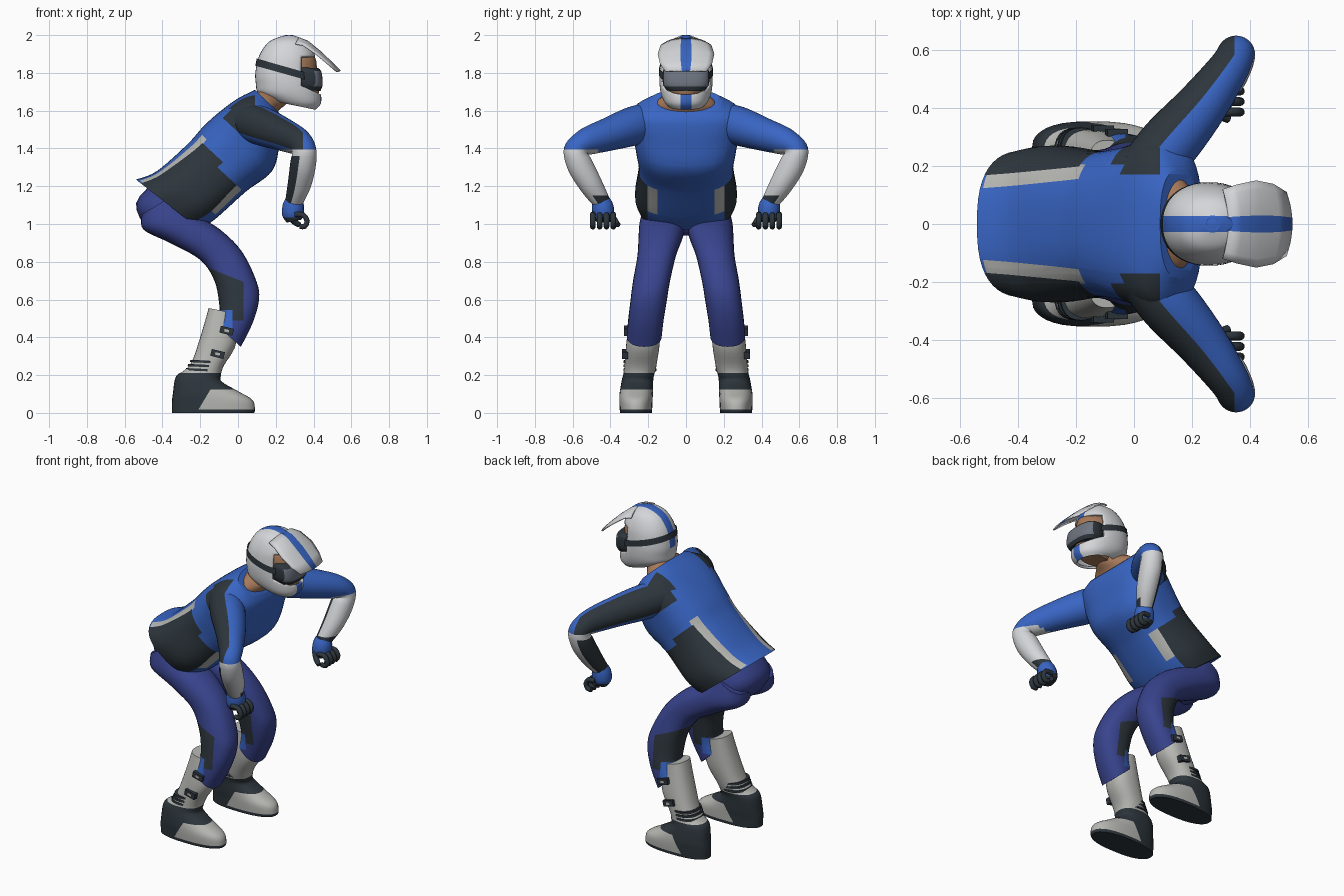
import bpy, bmesh, math
from mathutils import Vector as V

if "Cube" in bpy.data.objects:
    bpy.data.objects.remove(bpy.data.objects["Cube"])

PALETTE = {"blue": (.04, .13, .55), "indigo": (.04, .058, .27), "charcoal": (.026, .036, .045),
           "white": (.66, .67, .69), "light_grey": (.47, .47, .45), "skin": (.38, .19, .10),
           "lens_grey": (.16, .18, .22)}
NAMES = list(PALETTE)
MATS = []
for n, c in PALETTE.items():
    m = bpy.data.materials.new(n)
    m.diffuse_color = (*c, 1)
    m.use_nodes = True
    m.node_tree.nodes["Principled BSDF"].inputs["Base Color"].default_value = m.diffuse_color
    MATS.append(m)


def finish(name, bm, rule, angle=40):
    """Colour the faces by rule(centre, normal) and add the object."""
    bmesh.ops.recalc_face_normals(bm, faces=bm.faces)
    bm.normal_update()
    for f in bm.faces:
        f.smooth = True
        key = rule if isinstance(rule, str) else rule(f.calc_center_median(), f.normal)
        f.material_index = NAMES.index(key)
    me = bpy.data.meshes.new(name)
    bm.to_mesh(me)
    bm.free()
    for m in MATS:
        me.materials.append(m)
    me.set_sharp_from_angle(angle=math.radians(angle))
    ob = bpy.data.objects.new(name, me)
    bpy.context.collection.objects.link(ob)
    return ob


def ring(bx, bz, fx, fz, w, yc=0):
    """Cross-section from its back point, front point and half width."""
    return (V(((bx + fx) / 2, yc, (bz + fz) / 2)), V(((fx - bx) / 2, 0, (fz - bz) / 2)), V((0, w, 0)))


def tube(pts):
    """Round cross-sections along a path of (x, y, z, radius)."""
    out, P = [], [V(p[:3]) for p in pts]
    u = None
    for i, p in enumerate(pts):
        t = (P[min(i + 1, len(P) - 1)] - P[max(i - 1, 0)]).normalized()
        ref = u if u else (V((1, 0, 0)) if abs(t.x) < .8 else V((0, 1, 0)))
        u = (ref - t * ref.dot(t)).normalized()
        out.append((P[i], u * p[3], t.cross(u) * p[3]))
    return out


def catmull(a, b, c, d, t):
    return .5 * (2 * b + (c - a) * t + (2 * a - 5 * b + 4 * c - d) * t * t + (3 * b - a - 3 * c + d) * t ** 3)


def loft(name, frames, rule, seg=24, sub=3, power=2.0, cap=True, cut=None, planes=()):
    """Skin interpolated cross-sections; planes (a, b, c, d) add colour edges at ax+by+cz=d;
    cut(centre) removes faces."""
    fine, last = [], len(frames) - 1
    for i in range(last):
        q = [frames[max(0, min(last, i + k))] for k in (-1, 0, 1, 2)]
        fine += [[catmull(*[f[k] for f in q], j / sub) for k in range(3)] for j in range(sub)]
    fine.append(frames[-1])
    sp = lambda v: math.copysign(abs(v) ** (2 / power), v) if abs(v) > 1e-9 else 0.0
    bm = bmesh.new()
    rows = [[bm.verts.new(c + u * sp(math.cos(a)) + v * sp(math.sin(a)))
             for a in (2 * math.pi * k / seg for k in range(seg))] for c, u, v in fine]
    for r, q in zip(rows, rows[1:]):
        for k in range(seg):
            bm.faces.new((r[k], r[(k + 1) % seg], q[(k + 1) % seg], q[k]))
    if cap:
        bm.faces.new(rows[0])
        bm.faces.new(rows[-1])
    for *no, d in planes:
        no = V(no)
        bmesh.ops.bisect_plane(bm, geom=bm.verts[:] + bm.edges[:] + bm.faces[:], dist=1e-5,
                               plane_co=no * (d / no.length_squared), plane_no=no)
    if cut:
        gone = [f for f in bm.faces if cut(f.calc_center_median())]
        bmesh.ops.delete(bm, geom=gone, context='FACES')
    return finish(name, bm, rule)


# Jacket: blue with dark flanks edged in grey; s runs up along the trunk
def along(c):
    return c.x * .68 + c.z * .73 - .565


def jacket_rule(c, n):
    s, y, back = along(c), abs(c.y), n.x * -.73 + n.z * .68 > 0
    if back:
        if y > .17 + .08 * s and s < .35:
            return "charcoal"
        if .125 + .08 * s < y < .205 and -.02 < s < .38:
            return "light_grey"
        if y > .205 and .52 < s < .66:
            return "charcoal"
    elif s < .31:
        if y > .205:
            return "charcoal"
        if y > .15 and .12 < s:
            return "light_grey"
    return "charcoal" if c.z > 1.61 and y > .17 and c.x < .09 else "blue"


jacket_planes = [(.68, 0, .73, d + .565) for d in (-.02, .12, .31, .35, .38, .52, .66)]
jacket_planes += [(0, 0, 1, 1.61), (1, 0, 0, .09)]
for t in (1, -1):
    jacket_planes += [(-.08 * .68, t, -.08 * .73, b - .08 * .565) for b in (.125, .17)]
    jacket_planes += [(0, t, 0, b) for b in (.15, .17, .205)]
loft("jacket", [ring(-.54, 1.235, -.20, .97, .252), ring(-.43, 1.28, -.11, 1.035, .27),
                ring(-.27, 1.42, .04, 1.17, .25), ring(-.18, 1.52, .18, 1.28, .265),
                ring(-.09, 1.60, .22, 1.42, .285), ring(.0, 1.665, .235, 1.53, .28),
                ring(.09, 1.71, .222, 1.585, .185)], jacket_rule, seg=48, sub=6, power=2.6,
     planes=jacket_planes)

# Seat of the trousers
loft("trouser_seat", [ring(-.47, 1.20, -.22, 1.04, .20), ring(-.54, 1.11, -.21, .985, .20),
                      ring(-.50, 1.0, -.24, .95, .16), ring(-.42, .95, -.28, .94, .06)],
     "indigo", power=2.3)

# Neck and head
loft("neck", [ring(.02, 1.60, .20, 1.55, .17), ring(.095, 1.69, .215, 1.60, .155),
              ring(.13, 1.73, .26, 1.64, .08), ring(.16, 1.8, .31, 1.72, .075)], "skin")
loft("head", [ring(.24, 1.93, .32, 1.93, .03), ring(.16, 1.89, .405, 1.89, .095),
              ring(.14, 1.79, .42, 1.79, .115), ring(.16, 1.71, .43, 1.70, .09),
              ring(.2, 1.64, .40, 1.64, .06)], "skin")


# Helmet shell with a face opening and a centre stripe
def helmet_rule(c, n):
    return "blue" if abs(c.y) < .028 and (c.z > 1.78 or c.x > .38) else "white"


helmet = loft("helmet", [ring(.25, 2.0, .29, 2.0, .02), ring(.165, 1.965, .36, 1.97, .085),
                         ring(.112, 1.89, .405, 1.90, .125), ring(.092, 1.80, .41, 1.82, .139),
                         ring(.095, 1.74, .425, 1.74, .14), ring(.105, 1.695, .44, 1.68, .132),
                         ring(.16, 1.66, .437, 1.635, .115), ring(.19, 1.65, .41, 1.605, .095)],
              helmet_rule, seg=44, sub=5, power=2.2, cap=False,
              cut=lambda c: c.x > .335 and c.z < 1.885 and c.z + .45 * c.x > 1.883,
              planes=[(0, 1, 0, .028), (0, 1, 0, -.028), (1, 0, 0, .335), (0, 0, 1, 1.885),
                      (.45, 0, 1, 1.883), (0, 0, 1, 1.78)])
helmet.modifiers.new("thickness", 'SOLIDIFY').thickness = .015
loft("helmet_crown", [ring(.24, 1.997, .30, 1.997, .03), ring(.25, 2.0, .29, 2.0, .02)], "blue", sub=1)

# Goggles and strap
loft("goggles", [ring(.31, 1.83, .425, 1.825, .105), ring(.30, 1.81, .442, 1.805, .122),
                 ring(.30, 1.745, .448, 1.74, .122), ring(.31, 1.708, .437, 1.705, .10)],
     lambda c, n: "lens_grey" if c.x > .40 and abs(c.y) < .116 and 1.728 < c.z < 1.81 else "charcoal",
     seg=40, sub=4, power=2.7,
     planes=[(1, 0, 0, .40), (0, 0, 1, 1.728), (0, 0, 1, 1.81), (0, 1, 0, .116), (0, 1, 0, -.116)])
loft("goggle_strap", [ring(.099, 1.876, .418, 1.785, .1415), ring(.092, 1.838, .424, 1.745, .1435)],
     "charcoal", seg=44, sub=1, power=2.2, cap=False, cut=lambda c: c.x > .40)

# Helmet peak: arched plate with a centre stripe
bm = bmesh.new()
ys = [-1, -.8, -.6, -.4, -.2, .2, .4, .6, .8, 1]
spine = [(.325, 1.988, .12), (.37, 1.972, .135), (.44, 1.915, .15), (.50, 1.857, .138), (.545, 1.812, .11)]
rows = [[bm.verts.new((x - .02 * y * y, w * y, z - .03 * abs(y) ** 2.5 * (.56 - x) / .235))
         for y in ys] for x, z, w in spine]
for r, q in zip(rows, rows[1:]):
    for k in range(len(ys) - 1):
        bm.faces.new((r[k], q[k], q[k + 1], r[k + 1]))
peak = finish("helmet_peak", bm, lambda c, n: "blue" if abs(c.y) < .01 else "white")
peak.modifiers.new("thickness", 'SOLIDIFY').thickness = .008


def leg_rule(c, n):
    if .44 < c.z < .545 and c.x < -.03:
        return "blue"
    if .49 < c.z and c.z + .4 * c.x < .705 and c.x < .028:
        return "charcoal"
    return "indigo"


def boot_rule(c, n):
    if c.z < .018 or .125 < c.z < .21:
        return "charcoal"
    return "charcoal" if c.z < .2 and c.x - .6 * c.z < -.22 else "light_grey"


for s, side in ((1, "left"), (-1, "right")):
    # Trouser leg, dark behind the knee
    loft(side + "_trouser_leg", [ring(*r[:5], r[5] * s) for r in (
        (-.51, 1.05, -.33, 1.16, .10, .115), (-.50, .97, -.24, 1.06, .122, .122),
        (-.36, .90, -.10, .975, .118, .133), (-.20, .81, .02, .855, .102, .155),
        (-.125, .70, .10, .69, .098, .183), (-.10, .58, .11, .59, .096, .199),
        (-.10, .52, .075, .47, .094, .212), (-.12, .47, .015, .35, .093, .221))],
        leg_rule, seg=28, sub=5, power=2.3,
        planes=[(0, 0, 1, .44), (0, 0, 1, .545), (0, 0, 1, .49), (1, 0, 0, -.03), (.4, 0, 1, .705),
                (1, 0, 0, .028)])

    # Boot
    loft(side + "_boot", [ring(*r[:5], r[5] * s) for r in (
        (-.155, .555, -.03, .53, .075, .213), (-.20, .40, -.01, .37, .088, .226),
        (-.245, .27, -.075, .25, .085, .24), (-.285, .225, -.09, .20, .082, .248),
        (-.33, .19, -.085, .165, .083, .256), (-.345, .10, .0, .115, .088, .263),
        (-.35, .06, .075, .07, .088, .265), (-.35, .02, .09, .02, .086, .265),
        (-.35, 0, .085, 0, .084, .265))], boot_rule, seg=32, sub=5, power=2.4,
        planes=[(0, 0, 1, .018), (0, 0, 1, .125), (0, 0, 1, .21), (1, 0, -.6, -.22)])

    # Ribbed ankle bands
    for i in range(3):
        z, x = .225 + .022 * i, -.262 + .011 * i
        loft(f"{side}_ankle_rib_{i}", [ring(x - .012, z + .012, -.11, z + .005, .087, .244 * s),
                                       ring(x - .016, z, -.11, z - .007, .088, .244 * s)],
             "charcoal", sub=1, power=2.4)

    # Buckles on the outside of the boot
    for i, (x, y, z) in enumerate(((-.06, .312, .435), (-.108, .323, .312))):
        for part, size, depth, colour in (("buckle", 1, .03, "charcoal"), ("clasp", .35, .034, "light_grey")):
            bm = bmesh.new()
            bmesh.ops.create_cube(bm, size=1)
            for v in bm.verts:
                a, b = v.co.x * .07 * size, v.co.z * .036 * size
                v.co = (x + a + b * .25, s * (y + v.co.y * depth), z + b - a * .25)
            finish(f"{side}_{part}_{i}", bm, colour)

    # Sleeve: blue front and underside, dark back, white forearm
    def sleeve_rule(c, n):
        rear = n.x * -.8 + n.y * .6 * s
        if c.z > 1.395 or c.y * s < .46 and c.z > 1.3:
            return "charcoal" if rear > .1 and n.z > -.45 and c.x < .345 else "blue"
        if c.z < 1.15 and n.y * s < .1:
            return "charcoal"
        return "charcoal" if n.x < -.4 and c.z < 1.36 else "white"

    loft(side + "_sleeve", tube([(x, y * s, z, r) for x, y, z, r in (
        (.03, .17, 1.55, .095), (.12, .275, 1.52, .103), (.235, .41, 1.475, .088),
        (.325, .535, 1.432, .07), (.35, .583, 1.39, .064), (.345, .565, 1.32, .068),
        (.325, .505, 1.21, .062), (.295, .445, 1.115, .046))]), sleeve_rule, seg=36, sub=7,
        planes=[(0, 0, 1, 1.395), (0, 0, 1, 1.15), (0, 0, 1, 1.36), (1, 0, 0, .345)])

    # Glove with curled fingers and thumb
    loft(side + "_glove", tube([(x, y * s, z, r) for x, y, z, r in (
        (.297, .45, 1.125, .048), (.293, .442, 1.095, .057), (.29, .437, 1.05, .057),
        (.297, .437, 1.015, .04))]), lambda c, n: "blue" if c.z > 1.035 else "charcoal", seg=16,
        planes=[(0, 0, 1, 1.035)])
    for i in range(4):
        y = (.385 + .036 * i) * s
        loft(f"{side}_finger_{i}", tube([(x, y, z, .015) for x, z in (
            (.30, 1.05), (.345, 1.048), (.366, 1.015), (.352, .987), (.325, .988))]),
            "charcoal", seg=10, sub=2)
    loft(side + "_thumb", tube([(.27, .40 * s, 1.05, .02), (.295, .375 * s, 1.015, .017),
                                (.325, .36 * s, .995, .014)]), "charcoal", seg=10)
